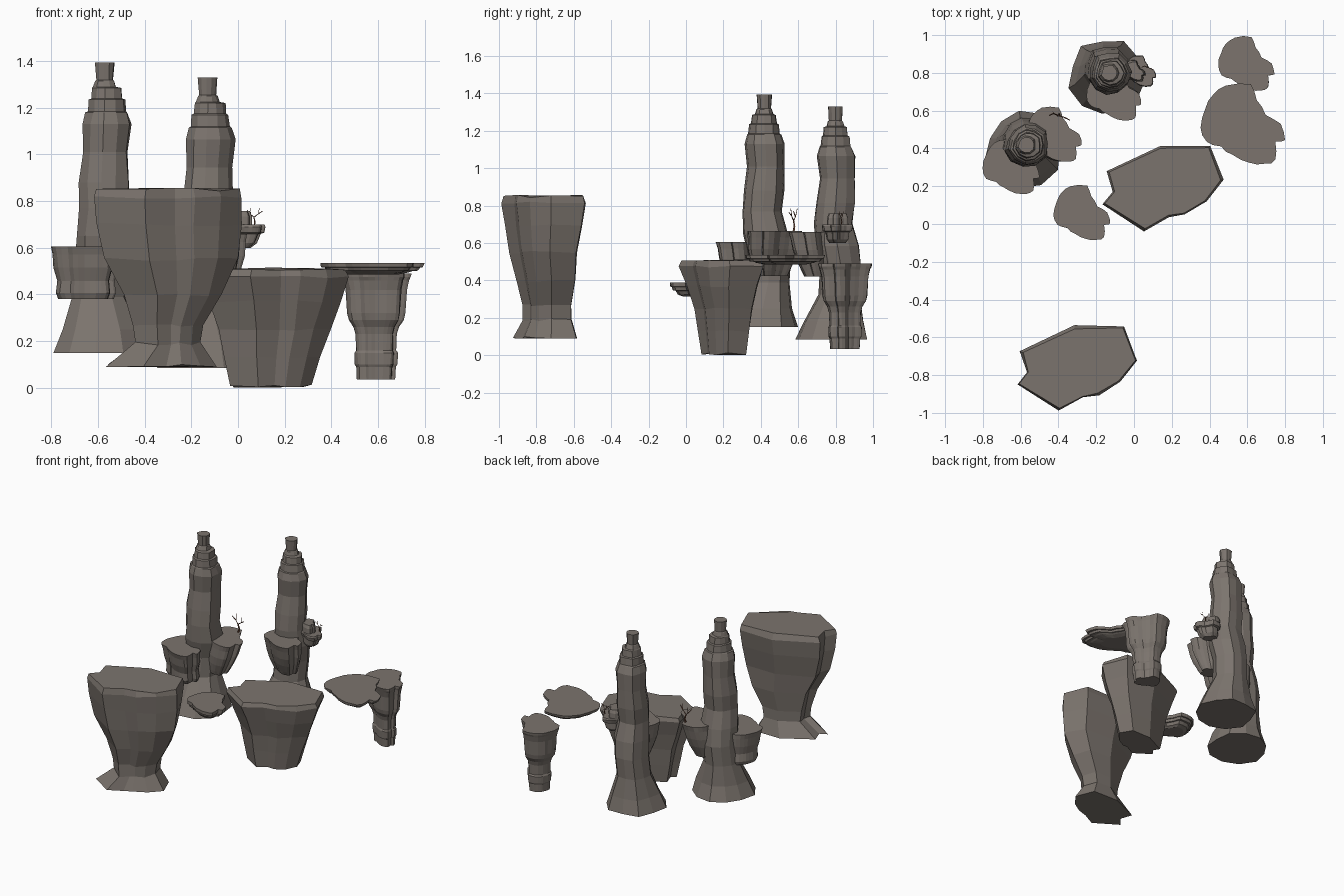
import bpy, bmesh, math, random
from mathutils import Vector

random.seed(4)

def material(name, rgb):
    m = bpy.data.materials.new(name)
    m.diffuse_color = (*rgb, 1)
    return m

STONE = material("stone", (0.2, 0.175, 0.155))
WOOD = material("wood", (0.16, 0.07, 0.04))

def loft(name, outline, levels, center, jitter=0.0, zjit=0.0):
    """Stack scaled copies of an outline: levels are (z, sx, sy, dx, dy)."""
    bm = bmesh.new()
    rings = []
    for z, sx, sy, dx, dy in levels:
        ring = []
        for x, y in outline:
            k = 1 + random.uniform(-jitter, jitter)
            ring.append(bm.verts.new((center[0] + dx + x * sx * k,
                                      center[1] + dy + y * sy * k,
                                      z + random.uniform(-zjit, zjit))))
        rings.append(ring)
    n = len(outline)
    for a, b in zip(rings, rings[1:]):
        for i in range(n):
            j = (i + 1) % n
            bm.faces.new((a[i], a[j], b[j], b[i]))
    bm.faces.new(rings[0][::-1])
    bm.faces.new(rings[-1])
    bmesh.ops.recalc_face_normals(bm, faces=bm.faces)
    me = bpy.data.meshes.new(name)
    bm.to_mesh(me)
    bm.free()
    ob = bpy.data.objects.new(name, me)
    bpy.context.collection.objects.link(ob)
    me.materials.append(STONE)
    return ob

# Shared plan outlines (relative to their centres)
boulder = [(.25, .225), (.32, .045), (.23, -.07), (.115, -.14), (.03, -.155),
           (-.10, -.225), (-.32, -.085), (-.27, -.02), (-.30, .09), (-.015, .225)]
lobes = [(-.217, -.02), (-.19, .085), (-.153, .153), (-.085, .205), (.048, .21),
         (.08, .127), (.127, .048), (.206, 0), (.228, -.085), (.18, -.095),
         (.18, -.19), (.12, -.212), (.037, -.206), (-.048, -.164), (-.11, -.12), (-.185, -.095)]
# split the lobed edge into finer flutes
flutes = []
for i, (x, y) in enumerate(lobes):
    nx, ny = lobes[(i + 1) % len(lobes)]
    flutes += [(x, y), ((x + nx) / 2 * 1.03, (y + ny) / 2 * 1.03)]

# Two large flat-topped boulders
loft("tall_boulder", boulder,
     [(.095, .75, .76, -.03, .01), (.19, .43, .58, 0, .02), (.27, .47, .58, 0, .02),
      (.40, .66, .70, .02, .015), (.55, .89, .80, .01, 0), (.70, .97, .92, 0, 0),
      (.815, 1, 1, 0, 0), (.85, .95, .94, 0, 0)], (-.30, -.765), .02, .008)
loft("low_boulder", boulder,
     [(.008, .54, .53, -.015, .01), (.13, .64, .6, -.01, .01), (.25, .75, .68, 0, .01),
      (.37, .88, .84, 0, 0), (.475, 1, 1, 0, 0), (.51, .95, .94, 0, 0)],
     (.155, .19), .02, .006)

# Two tall stepped spires with flared feet
spire_profile = [(0, .20, -.01, -.02), (.10, .165, -.01, -.01), (.24, .115, -.02, .02),
                 (.38, .115, -.01, .03), (.50, .12, 0, .01), (.62, .105, 0, -.01),
                 (.73, .108, 0, 0), (.86, .098, .005, .01), (.98, .105, .01, .005),
                 (1.03, .09, .01, 0), (1.035, .082, .01, 0), (1.085, .078, .01, 0),
                 (1.09, .068, .01, 0), (1.135, .064, .01, 0), (1.14, .05, 0, 0),
                 (1.165, .042, 0, 0), (1.17, .036, 0, 0), (1.245, .042, 0, 0)]
for name, x, y, z0 in (("left_spire", -.57, .42, .15), ("rear_spire", -.13, .80, .085)):
    ring = []
    for i in range(11):
        a = 2 * math.pi * i / 11
        r = random.uniform(.93, 1.08)
        ring.append((r * math.cos(a), r * math.sin(a)))
    loft(name, ring, [(z0 + z, r, r, dx, dy) for z, r, dx, dy in spire_profile],
         (x, y), .035, 0.0)

# Fluted ledges hanging on the spires
def ledge(name, x, y, top, height, s, tx, ty, end=.6):
    steps = ((0, end), (.12, end + .08), (.35, .82), (.6, .92), (.85, .96), (1, 1))
    loft(name, flutes, [(top - height * (1 - t), s * k, s * k, tx * (1 - t), ty * (1 - t))
                        for t, k in steps], (x, y), .015)

ledge("left_spire_front_ledge", -.655, .305, .605, .225, .68, 0, .02, .78)
ledge("left_spire_side_ledge", -.43, .475, .665, .24, .68, -.05, -.02)
ledge("rear_spire_front_ledge", -.11, .69, .66, .24, .66, 0, .03)

# Small layered ledge on the rear spire
loft("rear_spire_side_ledge", flutes,
     [(z, s, s, dx, 0) for z, s, dx in ((.60, .2, -.02), (.62, .27, -.01), (.66, .30, 0),
      (.665, .36, 0), (.69, .39, 0), (.70, .37, 0))], (.03, .81), .02)
loft("rear_spire_side_cap", flutes,
     [(.69, .27, .27, 0, 0), (.735, .26, .26, 0, 0), (.757, .22, .22, 0, 0)], (.0, .81), .02)

# Free-standing fluted pillar
loft("fluted_pillar", flutes,
     [(z, s, s, 0, 0) for z, s in ((.035, .37), (.09, .38), (.10, .41), (.15, .42), (.16, .39),
      (.23, .40), (.26, .44), (.29, .53), (.32, .56), (.42, .59), (.46, .63),
      (.475, .66), (.49, .67))], (.59, .85), .015)

# Layered flat shelves
loft("wide_shelf", flutes,
     [(z, s, s, 0, 0) for z, s in ((.485, .5), (.495, .72), (.50, .78), (.502, .88),
      (.515, .92), (.517, .98), (.535, 1))], (.57, .53), .012)
loft("small_shelf", flutes,
     [(z, s, s, 0, 0) for z, s in ((.315, .36), (.325, .48), (.345, .54), (.347, .6),
      (.365, .63), (.367, .67), (.39, .68))], (-.28, .06), .012)

# Bare trees built from bevelled branch curves
def tree(name, root, s):
    branches = [[(0, 0, 0), (.004, .005, .03), (-.003, 0, .06)],
                [(-.003, 0, .06), (-.025, .01, .08), (-.03, .02, .125)],
                [(-.025, .01, .08), (-.05, .0, .11)],
                [(-.003, 0, .06), (.03, -.01, .085), (.035, -.015, .125)],
                [(.03, -.01, .085), (.06, -.025, .105)]]
    cu = bpy.data.curves.new(name, 'CURVE')
    cu.dimensions = '3D'
    cu.bevel_depth = .007 * s
    cu.bevel_resolution = 0
    cu.use_fill_caps = True
    for b, pts in enumerate(branches):
        sp = cu.splines.new('POLY')
        sp.points.add(len(pts) - 1)
        for i, (p, q) in enumerate(zip(sp.points, pts)):
            p.co = (*(Vector(root) + Vector(q) * s), 1)
            p.radius = 1 - .2 * i if b == 0 else .5 - .15 * i
    cu.materials.append(WOOD)
    bpy.context.collection.objects.link(bpy.data.objects.new(name, cu))

tree("ledge_tree", (-.40, .575, .66), 1)
tree("small_tree", (.07, .83, .695), .6)
